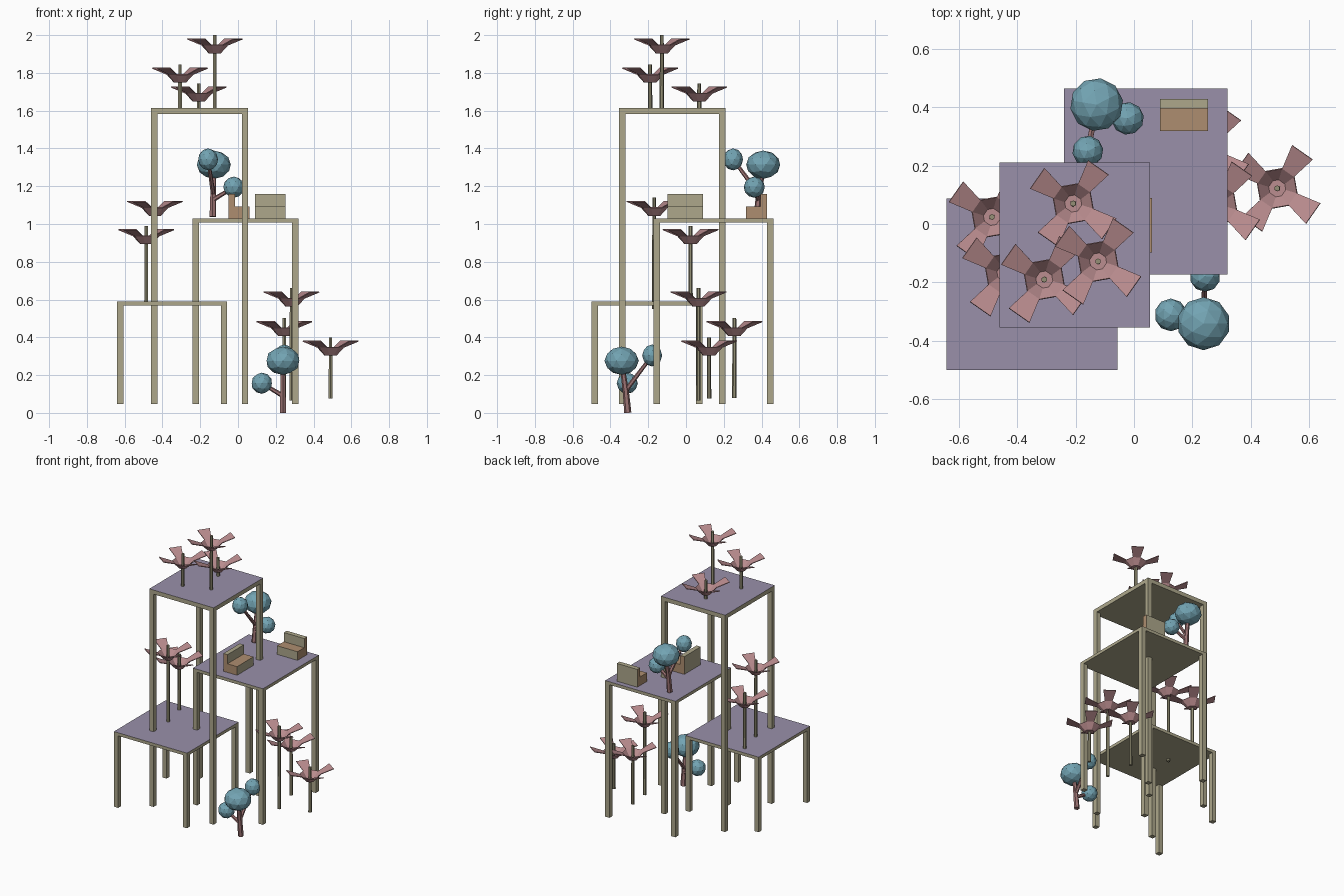
import bpy, bmesh, math
from mathutils import Vector, Matrix

if "Cube" in bpy.data.objects:
    bpy.data.objects.remove(bpy.data.objects["Cube"])


def mat(name, r, g, b):
    m = bpy.data.materials.new(name)
    m.diffuse_color = (r, g, b, 1)
    m.use_nodes = True
    m.node_tree.nodes["Principled BSDF"].inputs["Base Color"].default_value = m.diffuse_color
    return m


BEIGE = mat("beige", .42, .39, .26)
PURPLE = mat("purple", .32, .28, .40)
BROWN = mat("brown", .42, .27, .16)
BLUE = mat("blue", .17, .37, .45)
PINK = mat("pink", .50, .27, .28)
BARK = mat("bark", .33, .17, .17)
STEM = mat("stem", .30, .28, .18)


def finish(name, bm, *mats):
    me = bpy.data.meshes.new(name)
    bm.normal_update()
    bm.to_mesh(me)
    bm.free()
    for m in mats:
        me.materials.append(m)
    ob = bpy.data.objects.new(name, me)
    bpy.context.collection.objects.link(ob)
    return ob


def add_box(bm, x0, x1, y0, y1, z0, z1):
    m = Matrix.Translation(((x0 + x1) / 2, (y0 + y1) / 2, (z0 + z1) / 2)) @ \
        Matrix.Diagonal((x1 - x0, y1 - y0, z1 - z0, 1))
    bmesh.ops.create_cube(bm, size=1, matrix=m)


def add_rod(bm, a, b, r0, r1, sides):
    a, b = Vector(a), Vector(b)
    d = b - a
    m = Matrix.Translation((a + b) / 2) @ d.to_track_quat('Z', 'Y').to_matrix().to_4x4()
    bmesh.ops.create_cone(bm, cap_ends=True, segments=sides, radius1=r0,
                          radius2=r1, depth=d.length, matrix=m)


# Platform on four legs, purple upper surface
def table(name, x0, x1, y0, y1, top, thick, w=.034, foot=.048):
    bm = bmesh.new()
    add_box(bm, x0, x1, y0, y1, top - thick, top)
    bm.normal_update()
    for f in bm.faces:
        f.material_index = 1 if f.normal.z > .9 else 0
    finish(name + "_top", bm, BEIGE, PURPLE)
    bm = bmesh.new()
    for lx in (x0, x1 - w):
        for ly in (y0, y1 - w):
            add_box(bm, lx, lx + w, ly, ly + w, foot, top - thick)
    finish(name + "_legs", bm, BEIGE)


table("low_table", -.641, -.057, -.5, .087, .59, .022)
table("middle_table", -.24, .32, -.172, .464, 1.03, .022)
table("tall_table", -.46, .054, -.355, .21, 1.613, .03)


# Bench: L profile extruded, facing local -y
def bench(name, loc, turn, width):
    prof = [(-.055, 0), (.055, 0), (.055, .128), (.022, .128), (.022, .062), (-.055, .062)]
    bm = bmesh.new()
    f = bm.faces.new([bm.verts.new((-width / 2, y, z)) for y, z in prof])
    ext = bmesh.ops.extrude_face_region(bm, geom=[f])
    bmesh.ops.translate(bm, vec=(width, 0, 0),
                        verts=[v for v in ext["geom"] if isinstance(v, bmesh.types.BMVert)])
    bmesh.ops.recalc_face_normals(bm, faces=bm.faces)
    for f in bm.faces:
        seat = f.normal.z > .9 and f.calc_center_median().z < .1
        f.material_index = 1 if seat or abs(f.normal.x) > .9 else 0
    ob = finish(name, bm, BEIGE, BROWN)
    ob.location, ob.rotation_euler.z = loc, turn


bench("back_bench", (.171, .373, 1.03), 0, .163)
bench("side_bench", (.006, -.004, 1.03), math.pi / 2, .187)


# Flower: stem, faceted cup and four flaring petals
def flower(name, x, y, foot, top, turn=math.radians(55)):
    bm = bmesh.new()
    add_rod(bm, (x, y, foot), (x, y, top), .012, .010, 6)
    finish(name + "_stem", bm, STEM)
    bm = bmesh.new()
    low, rim = [], []
    for k in range(4):
        rot = Matrix.Rotation(k * math.pi / 2, 3, 'Z')

        def v(r, s, z):
            return bm.verts.new(rot @ Vector((r, s, z)))
        l0, l1 = v(.028, -.013, .003), v(.028, .013, .003)
        r0, r1 = v(.066, -.025, .045), v(.066, .025, .045)
        t0, t1 = v(.150, -.043, .078), v(.150, .043, .078)
        bm.faces.new((l0, r0, r1, l1))
        bm.faces.new((r0, t0, t1, r1))
        low += [l0, l1]
        rim += [r0, r1]
    for i in (1, 3, 5, 7):
        j = (i + 1) % 8
        bm.faces.new((low[i], rim[i], rim[j], low[j]))
    bm.faces.new(low)
    ob = finish(name + "_petals", bm, PINK)
    ob.location, ob.rotation_euler.z = (x, y, top - .098), turn
    mod = ob.modifiers.new("thickness", 'SOLIDIFY')
    mod.thickness, mod.offset = .005, 0


FLOWERS = [(-.208, .07, 1.60, 1.745), (-.307, -.19, 1.60, 1.845), (-.123, -.128, 1.60, 2.0),
           (-.44, -.168, .55, 1.14), (-.486, .024, .58, .99),
           (.283, .066, .065, .66), (.245, .256, .08, .503), (.49, .122, .075, .40)]
for i, p in enumerate(FLOWERS):
    flower(f"flower_{i + 1}", *p)


# Tree: trunk, two branches and three faceted crowns
def tree(name, loc, turn):
    crowns = [((0, -.033, .276), .091, .075), ((-.112, -.003, .157), .056, .056),
              ((.005, .129, .304), .053, .058)]
    wood, leaf = bmesh.new(), bmesh.new()
    add_rod(wood, (0, 0, 0), (0, -.012, .13), .019, .016, 6)
    add_rod(wood, (0, -.012, .12), crowns[0][0], .016, .012, 6)
    add_rod(wood, (0, -.006, .09), crowns[1][0], .013, .009, 6)
    add_rod(wood, (0, -.010, .12), crowns[2][0], .013, .009, 6)
    for c, r, h in crowns:
        m = Matrix.Translation(c) @ Matrix.Diagonal((r, r, h, 1))
        bmesh.ops.create_icosphere(leaf, subdivisions=2, radius=1, matrix=m)
    for ob in (finish(name + "_trunk", wood, BARK), finish(name + "_crown", leaf, BLUE)):
        ob.location, ob.rotation_euler.z = loc, turn


tree("ground_tree", (.238, -.308, 0), 0)
tree("table_tree", (-.133, .376, 1.038), math.radians(171))
